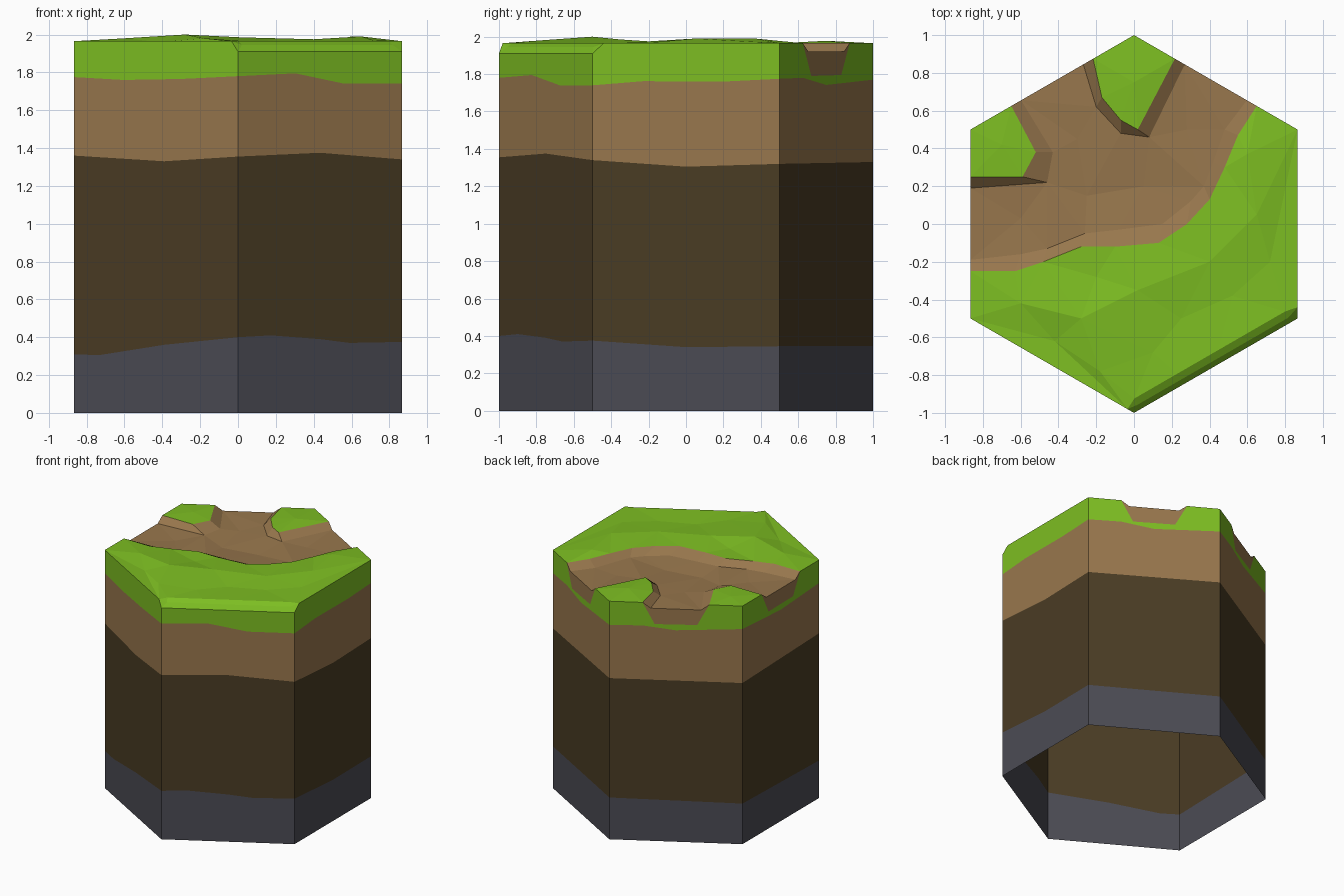
import bpy, math
from mathutils import Vector
from mathutils.geometry import delaunay_2d_cdt

if "Cube" in bpy.data.objects:
    bpy.data.objects.remove(bpy.data.objects["Cube"])

TOP, FLOOR = 1.965, 1.92


def material(name, rgb):
    m = bpy.data.materials.new(name)
    lin = [((c / 255 + 0.055) / 1.055) ** 2.4 for c in rgb]
    m.diffuse_color = (*lin, 1)
    m.use_nodes = True
    m.node_tree.nodes["Principled BSDF"].inputs["Base Color"].default_value = m.diffuse_color
    return m


GRASS = material("grass green", (125, 190, 34))
DIRT = material("dirt brown", (152, 119, 77))
SOIL = material("dark soil", (74, 60, 36))
STONE = material("stone grey", (75, 75, 84))


def make(name, verts, faces, mat):
    me = bpy.data.meshes.new(name)
    me.from_pydata([tuple(v) for v in verts], [], faces)
    me.materials.append(mat)
    ob = bpy.data.objects.new(name, me)
    bpy.context.collection.objects.link(ob)
    return ob


def rim(s, z=TOP):
    """Point on the hexagon outline; s runs 0..6 from the front corner."""
    s %= 6
    i = int(s)
    a, b = [Vector((math.sin(k * math.pi / 3), -math.cos(k * math.pi / 3), z)) for k in (i, i + 1)]
    return a.lerp(b, s - i)


def lerp(keys, s):
    for (a, za), (b, zb) in zip(keys, keys[1:]):
        if a <= s <= b:
            return za + (zb - za) * (s - a) / (b - a)


# Side layers: wavy borders around the outline
stone_top = [(0, .4), (.2, .41), (.5, .39), (.68, .37), (1, .375), (1.5, .34), (2, .345), (3, .345),
             (4, .335), (5, .31), (5.15, .305), (5.55, .36), (6, .4)]
soil_top = [(0, 1.355), (.5, 1.375), (1, 1.34), (1.5, 1.305), (2, 1.32), (3, 1.33), (4, 1.33),
            (5, 1.36), (5.55, 1.33), (6, 1.355)]
dirt_top = [(0, 1.78), (.35, 1.795), (.65, 1.74), (1, 1.74), (1.27, 1.762), (1.7, 1.76), (2, 1.775),
            (2.25, 1.78), (2.5, 1.742), (3, 1.77), (3.25, 1.775), (3.5, 1.745), (4, 1.775),
            (4.5, 1.745), (5, 1.775), (5.3, 1.76), (5.65, 1.765), (6, 1.78)]
grass_top = [(0, 1.91), (1, 1.91), (1.06, TOP)]
wall_top = list(grass_top)
for k in (2, 3, 4):      # a path end in the middle of three sides
    grass_top += [(k + .25, TOP), (k + .34, 1.79), (k + .66, 1.795), (k + .75, TOP)]
    wall_top += [(k + .25, TOP), (k + .31, FLOOR), (k + .69, FLOOR), (k + .75, TOP)]
for border in (grass_top, wall_top):
    border += [(5.96, TOP), (6, 1.91)]
borders = [[(0, 0), (6, 0)], stone_top, soil_top, dirt_top, grass_top, wall_top]
stations = sorted({s for b in borders for s, _ in b} | set(range(7)))
layers = [("stone_layer", STONE), ("deep_soil_layer", SOIL), ("dirt_layer", DIRT),
          ("grass_layer_side", GRASS), ("path_ends", DIRT)]
for (name, mat), low, high in zip(layers, borders, borders[1:]):
    verts, faces = [], []
    for s0, s1 in zip(stations, stations[1:]):
        corners = [rim(s0, lerp(low, s0)), rim(s1, lerp(low, s1)),
                   rim(s1, lerp(high, s1)), rim(s0, lerp(high, s0))]
        quad = [c for i, c in enumerate(corners) if (c - corners[i - 1]).length > 1e-5]
        if len(quad) > 2:
            faces.append(range(len(verts), len(verts) + len(quad)))
            verts += quad
    make(name, verts, faces, mat)


# Top surfaces: outline plus inner bumps, triangulated
def sheet(name, loop, bumps, mat):
    pts = [Vector(p) for p in loop] + [Vector(p) for p in bumps]
    out = delaunay_2d_cdt([p.to_2d() for p in pts], [], [list(range(len(loop)))], 1, 1e-5)
    verts = [(v.x, v.y, pts[o[0]].z) for v, o in zip(out[0], out[3])]
    faces = []
    for f in out[2]:
        a, b, c = [out[0][i] for i in f]
        up = (b - a).cross(c - a) > 0
        faces.append(f if up else f[::-1])
    make(name, verts, faces, mat)


def edge(start, mid, end):
    """Pairs of grass edge and path floor edge."""
    high = [rim(start[0])] + [Vector((a, b, TOP)) for a, b, _, _ in mid] + [rim(end[0])]
    low = [rim(start[1], FLOOR)] + [Vector((c, d, FLOOR)) for _, _, c, d in mid] + [rim(end[1], FLOOR)]
    return high, low


main = edge((4.75, 4.69), [(-.63, -.25, -.6, -.16), (-.48, -.2, -.46, -.13), (-.28, -.12, -.26, -.05),
                           (-.1, -.12, -.08, -.03), (.13, -.1, .15, 0), (.28, 0, .3, .12),
                           (.4, .13, .37, .2), (.48, .3, .42, .33), (.55, .47, .48, .5)], (2.25, 2.31))
left = edge((4.25, 4.31), [(-.59, .25, -.46, .22), (-.52, .38, -.43, .38)], (3.75, 3.69))
back = edge((3.25, 3.31), [(-.17, .67, -.2, .62), (-.07, .55, -.07, .48), (.02, .5, .08, .46)], (2.75, 2.69))

# Path banks
for name, (high, low) in (("main_bank", main), ("left_bank", left), ("back_bank", back)):
    n = len(high)
    flip = 1 if name == "main_bank" else -1
    make(name, high + low, [(i, i + 1, n + i + 1, n + i)[::flip] for i in range(n - 1)], DIRT)

# Worn front right rim: two inset lines
worn = []
for s in (.04, .3, .55, .8, .96):
    p = rim(s)
    inward = Vector((-.5, .866, 0))
    worn += [p + inward * .028 + Vector((0, 0, -.02)), p + inward * .065 + Vector((0, 0, .002))]

sheet("main_grass", main[0] + [rim(2), rim(1.06), rim(1, 1.91), rim(0, 1.91), rim(5.96), rim(5)],
      worn + [(-.28, -.5, 2.0), (.02, -.35, 1.985), (.65, .05, 1.99), (.6, .37, 1.99), (-.6, -.42, 1.98),
              (-.18, -.78, 1.98), (.25, -.5, 1.96), (.4, -.2, 1.975), (.52, -.38, 1.96),
              (.72, -.2, 1.968), (.1, -.68, 1.965), (-.42, -.62, 1.96), (-.2, -.28, 1.965)], GRASS)
sheet("left_grass", left[0] + [rim(4)], [(-.7, .42, 1.972)], GRASS)
sheet("back_grass", back[0] + [rim(3)], [(0, .75, 1.978)], GRASS)
sheet("path_floor", main[1] + back[1][::-1] + left[1][::-1],
      [(-.6, .03, 1.91), (-.25, .15, 1.9), (.05, .2, 1.9), (-.3, .45, 1.91), (.28, .5, 1.91)], DIRT)
